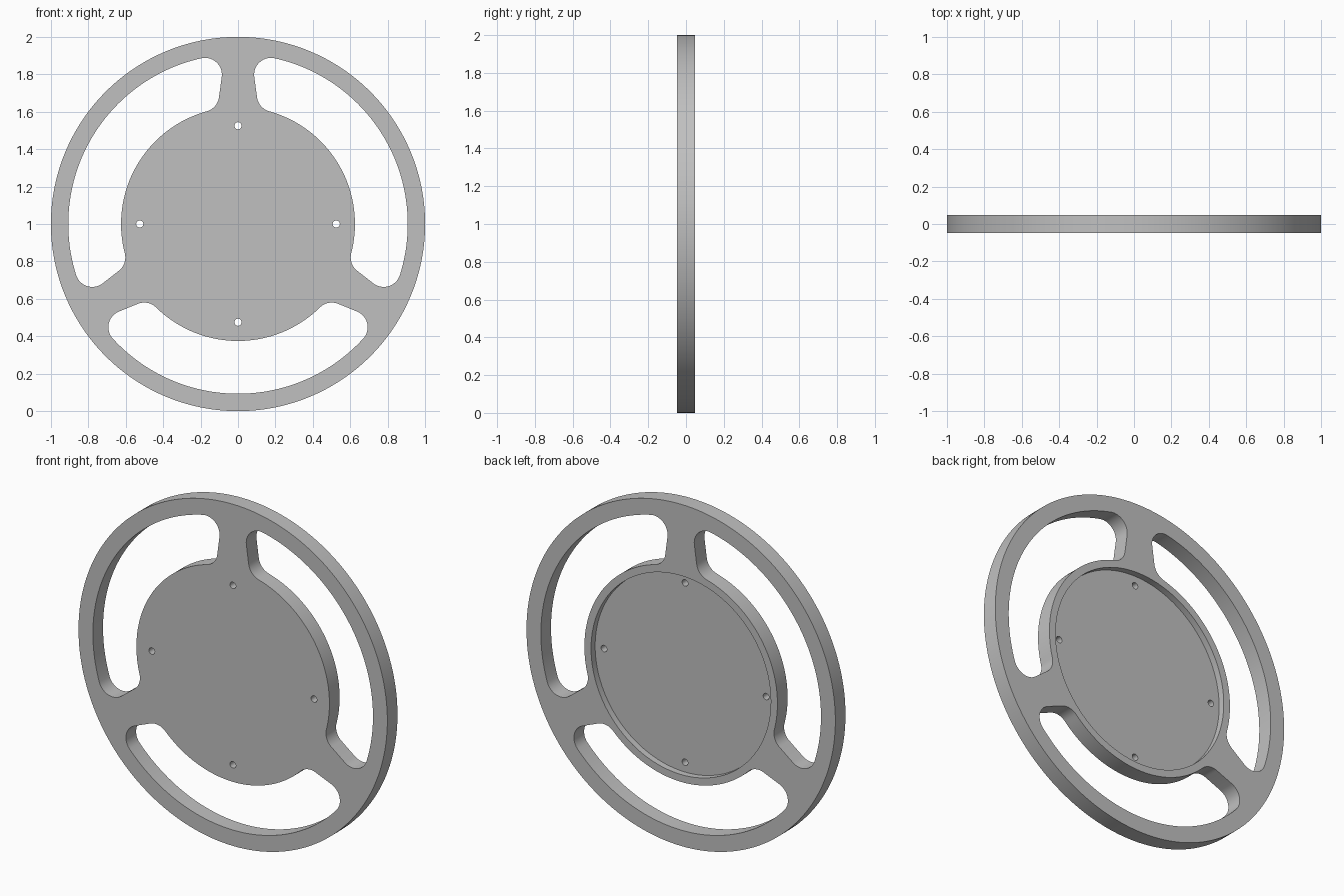
import bpy, bmesh
from math import cos, sin, pi, radians, sqrt, atan2

cube = bpy.data.objects.get("Cube")
if cube:
    bpy.data.objects.remove(cube)

HALF = 0.047           # half thickness of the wheel
RIM, RIM_IN, HUB = 1.0, 0.907, 0.625
RECESS, FLOOR = 0.582, 0.009
FILLET = 0.09

grey = bpy.data.materials.new("satin grey")
grey.use_nodes = True
grey.diffuse_color = (0.53, 0.53, 0.53, 1)
grey.node_tree.nodes["Principled BSDF"].inputs["Base Color"].default_value = grey.diffuse_color


def polar(r, a):
    return complex(r * cos(a), r * sin(a))


def arc(center, r, a, b, n):
    return [center + polar(r, a + (b - a) * i / n) for i in range(n + 1)]


def circle(center, r, n):
    return [center + polar(r, 2 * pi * i / n) for i in range(n)]


def prisms(name, outlines, y0, y1):
    """One object holding a closed prism along y for each outline."""
    bm = bmesh.new()
    for pts in outlines:
        front = [bm.verts.new((p.real, y0, p.imag + 1)) for p in pts]
        back = [bm.verts.new((p.real, y1, p.imag + 1)) for p in pts]
        bm.faces.new(front)
        bm.faces.new(back[::-1])
        for i in range(len(pts)):
            j = (i + 1) % len(pts)
            bm.faces.new((front[i], back[i], back[j], front[j]))
    bmesh.ops.recalc_face_normals(bm, faces=bm.faces)
    mesh = bpy.data.meshes.new(name)
    bm.to_mesh(mesh)
    bm.free()
    mesh.materials.append(grey)
    obj = bpy.data.objects.new(name, mesh)
    bpy.context.collection.objects.link(obj)
    return obj


def slot_outline():
    """Rounded window between two flared spokes, mirrored about its middle."""
    slope = atan2(0.015, 0.11)
    n = polar(1, slope)
    offset = 0.085 * n.real + 0.8 * n.imag + FILLET

    def fillet_center(dist):
        return n * complex(offset, sqrt(dist ** 2 - offset ** 2))

    outer, inner = fillet_center(RIM_IN - FILLET), fillet_center(HUB + FILLET)
    a_out, a_in = atan2(outer.imag, outer.real), atan2(inner.imag, inner.real)
    mid = radians(30)
    half = arc(0, RIM_IN, mid, a_out, 28)
    half += arc(outer, FILLET, a_out, pi + slope, 14)[1:]
    half += arc(inner, FILLET, pi + slope, pi + a_in, 10)
    half += arc(0, HUB, a_in, mid, 24)[1:]
    mirrored = [p.conjugate() * polar(1, 2 * mid) for p in half[1:-1]]
    return half + mirrored[::-1]


# Solid disc, then the cutters for windows, bolt holes and rear recess
wheel = prisms("wheel", [circle(0, RIM, 180)], -HALF, HALF)
slot = slot_outline()
windows = [[p * polar(1, 2 * pi * k / 3) for p in slot] for k in range(3)]
holes = [circle(polar(0.525, k * pi / 2), 0.019, 24) for k in range(4)]
cutters = [
    prisms("window_cutter", windows, -0.2, 0.2),
    prisms("bolt_hole_cutter", holes, -0.2, 0.2),
    prisms("recess_cutter", [circle(0, RECESS, 144)], FLOOR, 0.2),
]

bpy.ops.object.select_all(action='DESELECT')
bpy.context.view_layer.objects.active = wheel
wheel.select_set(True)
for cutter in cutters:
    cutter.hide_render = True
    mod = wheel.modifiers.new(cutter.name, 'BOOLEAN')
    mod.operation = 'DIFFERENCE'
    mod.solver = 'EXACT'
    mod.object = cutter
    bpy.ops.object.modifier_apply(modifier=mod.name)
    bpy.data.objects.remove(cutter)

bpy.ops.object.shade_smooth_by_angle(angle=radians(30))
